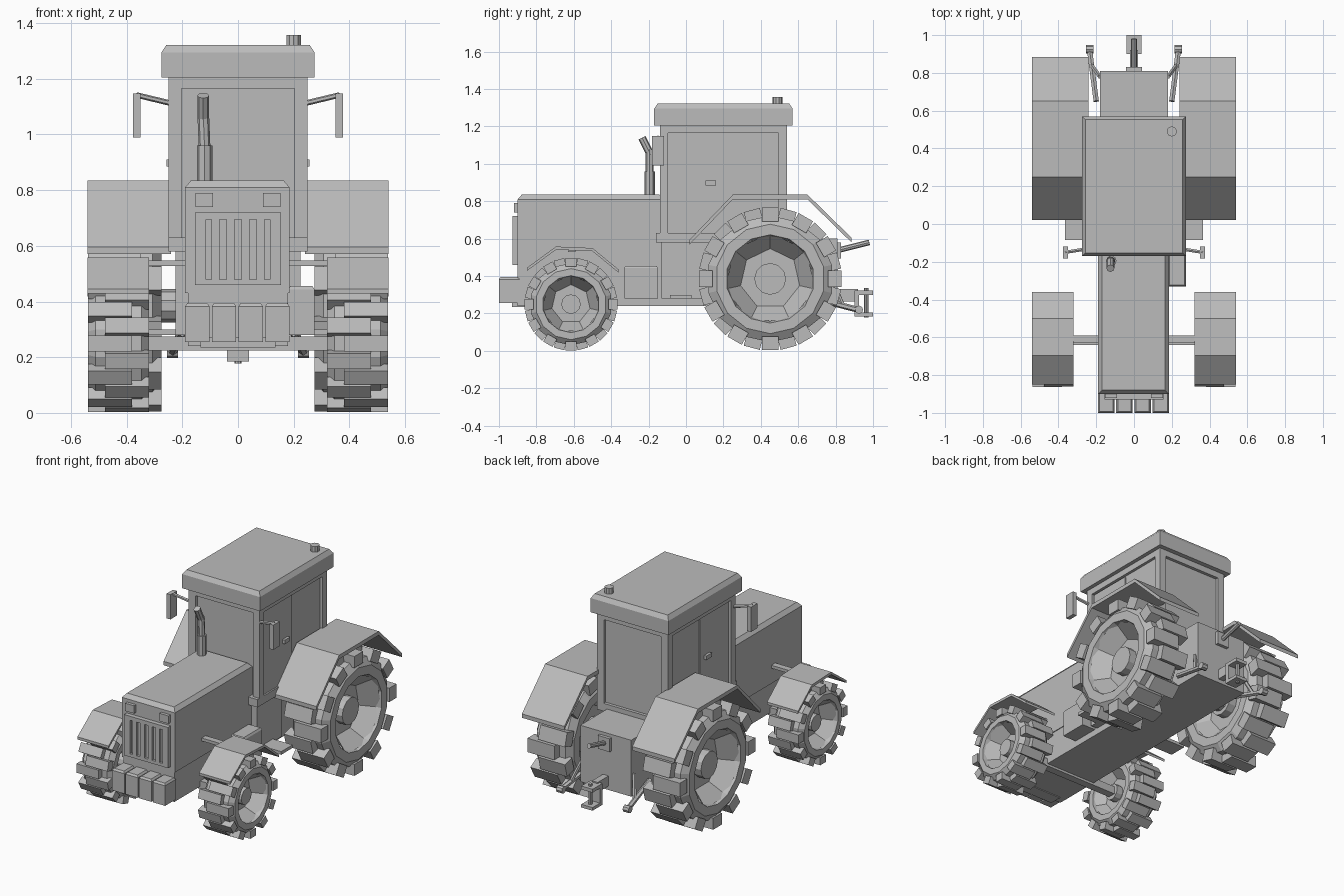
import bpy, bmesh, math
from mathutils import Vector, Matrix

if "Cube" in bpy.data.objects:
    bpy.data.objects.remove(bpy.data.objects["Cube"])

GREY = (0.5, 0.5, 0.5, 1)
mat = bpy.data.materials.new("plain grey")
mat.use_nodes = True
mat.diffuse_color = GREY
mat.node_tree.nodes["Principled BSDF"].inputs["Base Color"].default_value = GREY


def finish(name, bm):
    bmesh.ops.recalc_face_normals(bm, faces=bm.faces)
    mesh = bpy.data.meshes.new(name)
    bm.to_mesh(mesh)
    bm.free()
    mesh.materials.append(mat)
    obj = bpy.data.objects.new(name, mesh)
    bpy.context.collection.objects.link(obj)
    return obj


def add_box(bm, x, y, z):
    size = Vector((x[1] - x[0], y[1] - y[0], z[1] - z[0]))
    mid = Vector((x[0] + x[1], y[0] + y[1], z[0] + z[1])) / 2
    m = Matrix.Translation(mid) @ Matrix.Diagonal((*size, 1))
    return bmesh.ops.create_cube(bm, size=1, matrix=m)["verts"]


def box(name, x, y, z, taper=0, drop=0.025):
    """Box whose top can be chamfered by a taper."""
    bm = bmesh.new()
    add_box(bm, x, y, (z[0], z[1] - drop if taper else z[1]))
    if taper:
        top = max(bm.faces, key=lambda f: f.calc_center_median().z)
        bmesh.ops.inset_region(bm, faces=[top], thickness=taper, depth=0)
        bmesh.ops.translate(bm, vec=(0, 0, drop), verts=top.verts)
    return finish(name, bm)


def pair(name, x, y, z):
    for side, s in (("left", 1), ("right", -1)):
        box(f"{side}_{name}", sorted((s * x[0], s * x[1])), y, z)


def rod(name, a, b, r, sides=8, r2=None):
    a, b = Vector(a), Vector(b)
    bm = bmesh.new()
    turn = (b - a).to_track_quat("Z", "Y").to_matrix().to_4x4()
    bmesh.ops.create_cone(bm, cap_ends=True, segments=sides, radius1=r,
                          radius2=r2 or r, depth=(b - a).length,
                          matrix=Matrix.Translation((a + b) / 2) @ turn)
    return finish(name, bm)


def lathe_x(bm, profile, sides, mat4):
    """Spin (x, radius) points about the x axis."""
    rings = []
    for x, r in profile:
        rings.append([bm.verts.new(mat4 @ Vector((x, r * math.sin(a), r * math.cos(a))))
                      for a in (math.tau * i / sides for i in range(sides))])
    for p, q in zip(rings, rings[1:]):
        for i in range(sides):
            j = (i + 1) % sides
            bm.faces.new((p[i], p[j], q[j], q[i]))
    return rings


def wheel(name, s, y, radius, x0, x1, rim, hub):
    at = Matrix.Translation((0, y, radius)) @ Matrix.Diagonal((s, 1, 1, 1))
    tread, shoulder = radius * 0.88, radius * 0.76
    w = x1 - x0
    # Tyre
    bm = bmesh.new()
    lathe_x(bm, [(x0 + w * .15, rim), (x0, rim * 1.05), (x0, shoulder), (x0 + w * .12, tread),
                 (x1 - w * .12, tread), (x1, shoulder), (x1, rim * 1.05), (x1 - w * .15, rim)], 14, at)
    finish(name + "_tyre", bm)
    # Rim dish, coarser than the tyre
    bm = bmesh.new()
    for edge, deep in ((x1 - .01, x1 - w * .42), (x0 + .01, x0 + w * .3)):
        rings = lathe_x(bm, [(edge, rim * 1.1), (deep, rim * .72)], 7, at)
        bm.faces.new(rings[-1])
    finish(name + "_rim", bm)
    rod(name + "_hub", (s * (x0 + w * .1), y, radius), (s * (x1 - w * .22), y, radius), hub, 12)
    # Staggered tread lugs
    bm = bmesh.new()
    half = radius * 0.115
    for i in range(24):
        xs = (x1 - w * .72, x1) if i % 2 == 0 else (x0, x0 + w * .72)
        verts = add_box(bm, xs, (-half, half), (radius * .8, radius * .99))
        bmesh.ops.transform(bm, verts=verts,
                            matrix=at @ Matrix.Rotation(math.tau * i / 24, 4, "X"))
    finish(name + "_lugs", bm)


def fender(name, x0, x1, path, thick):
    """Bent plate following (y, z) points."""
    bm = bmesh.new()
    rows = [[bm.verts.new((x, y, z)) for x in (x0, x1)] for y, z in path]
    for p, q in zip(rows, rows[1:]):
        bm.faces.new((p[0], p[1], q[1], q[0]))
    bmesh.ops.recalc_face_normals(bm, faces=bm.faces)
    if sum(f.normal.z for f in bm.faces) < 0:
        bmesh.ops.reverse_faces(bm, faces=bm.faces)
    low = bmesh.ops.extrude_face_region(bm, geom=list(bm.faces), use_keep_orig=True)["geom"]
    bmesh.ops.translate(bm, vec=(0, 0, -thick), verts=[v for v in low if isinstance(v, bmesh.types.BMVert)])
    finish(name, bm)


# Body
box("chassis", (-.18, .18), (-.9, .81), (.24, .45))
box("hood", (-.19, .185), (-.9, -.12), (.43, .835), .03)
box("rear_housing", (-.18, .18), (.1, .81), (.25, .6))
box("cab_lower_body", (-.225, .225), (-.13, .12), (.28, .6))
box("battery_box", (.18, .275), (-.33, -.15), (.28, .455), .01, .012)
box("front_plate", (-.135, .135), (-.93, -.85), (.235, .27))
for i in range(4):
    x = -.19 + i * .096
    box(f"front_weight_{i + 1}", (x, x + .087), (-1, -.89), (.255, .395), .012, .012)

# Grille with slots, and headlights
box("grille_back", (-.155, .155), (-.912, -.89), (.46, .72))
for i in range(6):
    mid = -.135 + i * .054
    wide = .02 if i in (0, 5) else .0145
    box(f"grille_bar_{i + 1}", (mid - wide, mid + wide), (-.928, -.9), (.48, .695))
for n, z in (("lower", (.46, .48)), ("upper", (.695, .72))):
    box(f"grille_{n}_frame", (-.155, .155), (-.928, -.9), z)
pair("headlight", (.09, .153), (-.92, -.89), (.74, .79))

# Cab
box("cab_floor", (-.25, .25), (-.16, .54), (.58, .63))
box("cab_windows", (-.232, .232), (-.12, .52), (.6, 1.2))
box("cab_header", (-.25, .25), (-.14, .54), (1.165, 1.215))
for n, y in (("front", (-.14, -.095)), ("rear", (.495, .54))):
    pair(f"{n}_cab_post", (.203, .25), y, (.6, 1.2))
pair("door", (.225, .24), (-.088, .2), (.63, 1.158))
pair("door_handle", (.235, .257), (.105, .16), (.885, .91))
box("roof", (-.275, .275), (-.17, .57), (1.205, 1.322), .025, .027)
rod("beacon", (.2, .49, 1.31), (.2, .49, 1.358), .027, 10)

# Exhaust
rod("exhaust_muffler", (-.12, -.195, .82), (-.12, -.195, .96), .028)
rod("exhaust_pipe", (-.12, -.195, .95), (-.125, -.195, 1.075), .021)
rod("exhaust_tip", (-.125, -.19, 1.05), (-.125, -.235, 1.14), .021)

REAR_PATH = [(.02, .595), (.25, .835), (.65, .835), (.885, .605)]
FRONT_PATH = [(-.85, .445), (-.695, .558), (-.5, .55), (-.36, .435)]
for side, s in (("left", 1), ("right", -1)):
    # Wheels and fenders
    wheel(f"{side}_rear_wheel", s, .45, .385, .275, .538, .225, .085)
    wheel(f"{side}_front_wheel", s, -.615, .25, .32, .538, .145, .052)
    fender(f"{side}_rear_fender", s * .24, s * .54, REAR_PATH, .025)
    fender(f"{side}_front_fender", s * .32, s * .54, FRONT_PATH, .017)
    # Mirrors
    rod(f"{side}_mirror_arm", (s * .24, -.13, 1.112), (s * .365, -.15, 1.142), .01, 6)
    # Lower lift links
    rod(f"{side}_lift_link", (s * .2, .65, .29), (s * .235, .92, .22), .016, 6)
    rod(f"{side}_lift_strut", (s * .18, .78, .38), (s * .225, .84, .24), .012, 6)
    rod(f"{side}_lift_joint", (s * .215, .925, .22), (s * .255, .925, .22), .022)
pair("mirror", (.35, .377), (-.182, -.118), (.99, 1.148))
pair("front_fender_bracket", (.17, .34), (-.63, -.59), (.528, .547))
pair("step", (.2, .365), (-.085, .03), (.28, .3))

# Axles
rod("rear_axle", (-.36, .45, .385), (.36, .45, .385), .06, 10)
box("front_axle", (-.36, .36), (-.64, -.59), (.225, .275))

# Rear hitch and power shaft
box("shaft_mount", (-.042, .042), (.79, .83), (.495, .58))
rod("power_shaft", (0, .8, .535), (0, .98, .58), .015)
box("hitch_beam", (-.02, .02), (.78, .92), (.265, .33))
box("hitch_upper_plate", (-.04, .04), (.9, 1), (.3, .322))
box("hitch_lower_plate", (-.04, .04), (.9, 1), (.185, .205))
box("hitch_back_plate", (-.04, .04), (.9, .925), (.185, .322))
rod("hitch_pin", (0, .965, .178), (0, .965, .335), .012)
